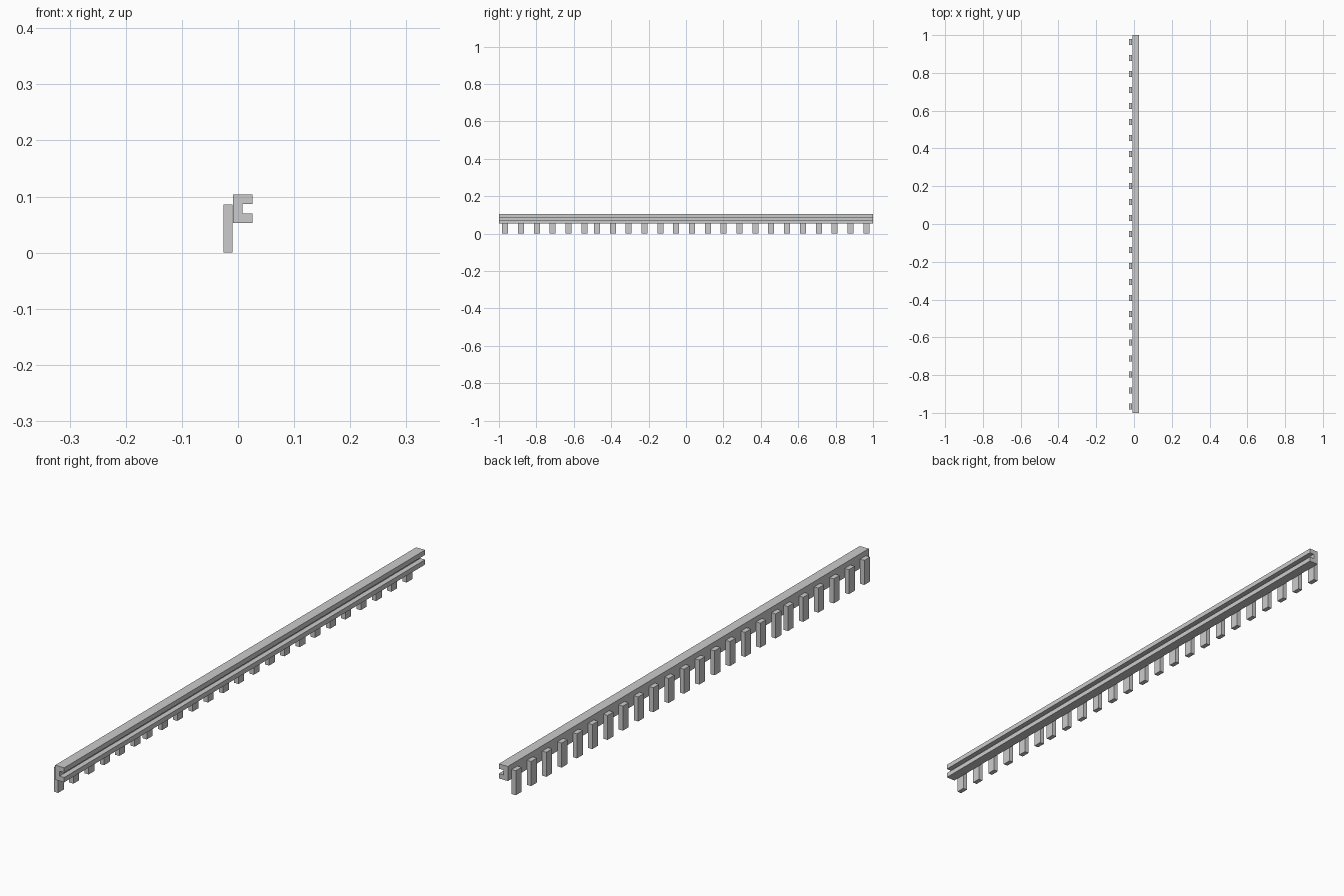
import bpy, bmesh

if "Cube" in bpy.data.objects:
    bpy.data.objects.remove(bpy.data.objects["Cube"])


def extrude_y(name, profile, length, y=0.0):
    """Extrude an (x, z) outline along y, centred on the given y."""
    bm = bmesh.new()
    face = bm.faces.new([bm.verts.new((x, -length / 2, z)) for x, z in profile])
    ext = bmesh.ops.extrude_face_region(bm, geom=[face])
    moved = [v for v in ext["geom"] if isinstance(v, bmesh.types.BMVert)]
    bmesh.ops.translate(bm, verts=moved, vec=(0, length, 0))
    bmesh.ops.recalc_face_normals(bm, faces=bm.faces[:])
    mesh = bpy.data.meshes.new(name)
    bm.to_mesh(mesh)
    bm.free()
    obj = bpy.data.objects.new(name, mesh)
    obj.location.y = y
    bpy.context.collection.objects.link(obj)
    return obj


# Long C-shaped rail, open towards +x
X0, X1, SLOT = -0.009, 0.026, 0.008
extrude_y("channel_rail", [
    (X0, 0.053), (X1, 0.053), (X1, 0.070), (SLOT, 0.070),
    (SLOT, 0.087), (X1, 0.087), (X1, 0.104), (X0, 0.104)], 2.0)

# Hanging pegs on the back of the rail: two evenly spaced runs
PITCH = 0.0847
positions = [-0.967 + PITCH * i for i in range(6)]
positions += [-0.476 + PITCH * i for i in range(18)]
peg_outline = [(-0.026, 0), (-0.0095, 0), (-0.0095, 0.086), (-0.026, 0.086)]
for i, y in enumerate(positions):
    extrude_y(f"peg_{i + 1:02d}", peg_outline, 0.032, y)
